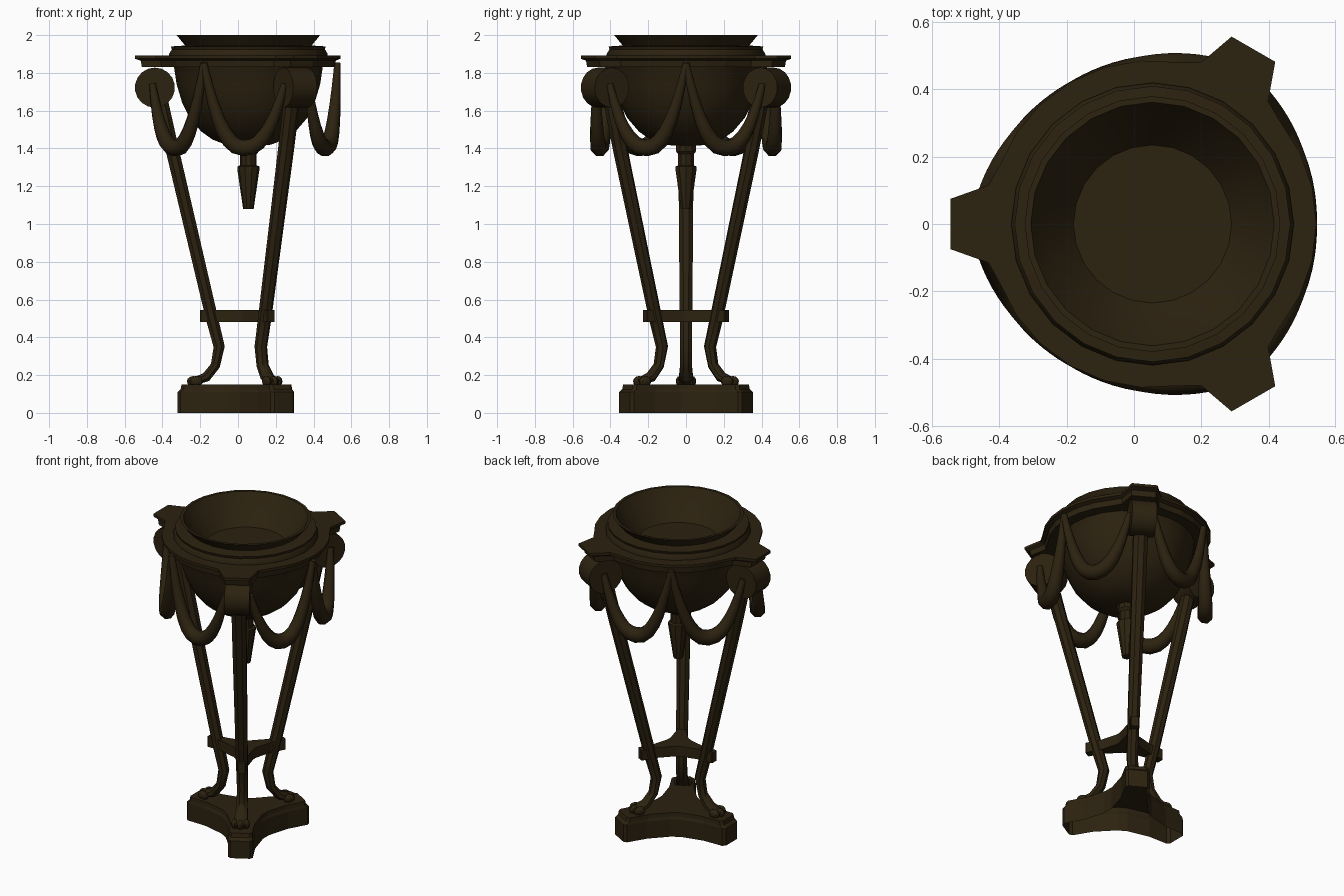
import bpy, bmesh, math
from mathutils import Vector, Matrix

if "Cube" in bpy.data.objects:
    bpy.data.objects.remove(bpy.data.objects["Cube"])

CX, LOW = 0.055, 0.047          # axis of the bowl, axis of the lower legs
ARMS = [math.radians(a) for a in (180, 60, -60)]
bronze = bpy.data.materials.new("dark bronze")
bronze.diffuse_color = (0.025, 0.0158, 0.005, 1)
bronze.use_nodes = True
bronze.node_tree.nodes["Principled BSDF"].inputs["Base Color"].default_value = bronze.diffuse_color


def finish(bm, name, angles=(0,), smooth=35, cx=CX):
    """Turn a bmesh into one object per arm angle, sharing the mesh."""
    bmesh.ops.recalc_face_normals(bm, faces=bm.faces)
    me = bpy.data.meshes.new(name)
    bm.to_mesh(me)
    bm.free()
    me.materials.append(bronze)
    for i, a in enumerate(angles):
        ob = bpy.data.objects.new(name if len(angles) == 1 else f"{name}_{i + 1}", me)
        bpy.context.collection.objects.link(ob)
        ob.matrix_world = Matrix.Translation((cx, 0, 0)) @ Matrix.Rotation(a, 4, 'Z')
        if i == 0 and smooth:
            bpy.ops.object.select_all(action='DESELECT')
            ob.select_set(True)
            bpy.context.view_layer.objects.active = ob
            bpy.ops.object.shade_smooth_by_angle(angle=math.radians(smooth))


def loft(bm, rings, bottom=True, top=True, loop=False):
    """Skin a list of equal-length point rings."""
    vs = [[bm.verts.new(p) for p in r] for r in rings]
    pairs = list(zip(vs, vs[1:])) + ([(vs[-1], vs[0])] if loop else [])
    for a, b in pairs:
        n = len(a)
        for i in range(n):
            bm.faces.new((a[i], a[(i + 1) % n], b[(i + 1) % n], b[i]))
    if bottom:
        bm.faces.new(vs[0][::-1])
    if top:
        bm.faces.new(vs[-1])


def lathe(name, profile, n=24):
    bm = bmesh.new()
    rings = [[(max(r, .001) * math.cos(2 * math.pi * i / n), max(r, .001) * math.sin(2 * math.pi * i / n), z)
              for i in range(n)] for r, z in profile]
    loft(bm, rings)
    finish(bm, name)


def sweep(bm, path, sizes, sides, us):
    """Tube along path; us = first cross-section axis, sizes = half widths."""
    rings = []
    for i, p in enumerate(path):
        t = (path[min(i + 1, len(path) - 1)] - path[max(i - 1, 0)]).normalized()
        u = (us[i] - t * us[i].dot(t)).normalized()
        v = t.cross(u)
        ring = []
        for k in range(sides):
            a = 2 * math.pi * (k + .5) / sides
            ring.append(p + u * math.cos(a) * sizes[i][0] + v * math.sin(a) * sizes[i][1])
        rings.append(ring)
    loft(bm, rings)


def polar(r, deg):
    return (r * math.cos(math.radians(deg)), r * math.sin(math.radians(deg)))


def three(points):
    """Repeat one arm's outline three times around the axis."""
    out = []
    for k in range(3):
        c, s = math.cos(k * 2 * math.pi / 3), math.sin(k * 2 * math.pi / 3)
        out += [(x * c - y * s, x * s + y * c) for x, y in points]
    return out


def level(outline, z, scale=1):
    return [(x * scale, y * scale, z) for x, y in outline]


def star(length, half, chamfer, notch):
    side = [polar(notch, 48), (length * .62, half * 1.04), (length - chamfer, half), (length, half - chamfer)]
    return three([(x, -y) for x, y in side] + side[::-1])


# three-armed base, open underneath, with bevelled top; stretcher between the legs
base = star(.376, .072, .016, .145)
bm = bmesh.new()
loft(bm, [level(base, 0), level(base, .11), level(base, .125, .955), level(base, .15, .94)], bottom=False)
finish(bm, "base", ARMS[:1], 0)
brace = star(.25, .024, .004, .07)
bm = bmesh.new()
loft(bm, [level(brace, .48), level(brace, .545)])
finish(bm, "stretcher", ARMS[:1], 0, .05)

# rim plate: circle with a tab over every leg
half = [(.6, .075), (.488, .115)] + [polar(.487, d) for d in (21, 34, 47)]
rim = three([(x, -y) for x, y in half[::-1]] + half + [polar(.487, 60)])
inner = [tuple(Vector(p).normalized() * .385) for p in rim]
bm = bmesh.new()
loft(bm, [level(inner, 1.83), level(rim, 1.83, .94), level(rim, 1.865, .95), level(rim, 1.875),
          level(rim, 1.892), level(inner, 1.892)], False, False, loop=True)
finish(bm, "rim_plate", ARMS[:1], 0)

# bowl with stepped neck, flared lip and inner floor
lathe("bowl", [(0, 1.41), (.12, 1.42), (.19, 1.447), (.25, 1.49), (.31, 1.56), (.35, 1.64), (.38, 1.74),
               (.395, 1.84), (.42, 1.885), (.42, 1.90), (.405, 1.925), (.41, 1.94), (.335, 1.945),
               (.38, 2.0), (.362, 2.0), (.325, 1.94), (.235, 1.83), (0, 1.83)])
# finial hanging below the bowl
lathe("finial", [(0, 1.08), (.028, 1.08), (.058, 1.285), (.058, 1.305), (.044, 1.31), (.044, 1.37),
                 (.056, 1.385), (.056, 1.43)], 10)

# legs: straight shank, bent ankle and flared foot
spine = [(.467, 1.68), (.403, 1.4), (.186, .5), (.147, .35), (.167, .25), (.215, .19), (.295, .16)]
wide = [(.046, .038), (.044, .038), (.036, .035), (.034, .032), (.034, .027), (.04, .028), (.046, .02)]
for i, a in enumerate(ARMS):
    out, side = Vector((math.cos(a), math.sin(a), 0)), Vector((-math.sin(a), math.cos(a), 0))
    bm = bmesh.new()
    path = [out * r + Vector((LOW + (CX - LOW) * max(0, z - .3) / 1.38, 0, z)) for r, z in spine]
    sweep(bm, path, wide, 8, [side] * len(spine))
    finish(bm, f"leg_{i + 1}", smooth=30, cx=0)

# paw toes
bm = bmesh.new()
for y in (-.034, 0, .034):
    m = Matrix.Translation((.282 - abs(y) * .4, y, .167)) @ Matrix.Diagonal((.036, .02, .028, 1))
    bmesh.ops.create_uvsphere(bm, u_segments=8, v_segments=6, radius=1, matrix=m)
finish(bm, "paw", ARMS, cx=LOW)

# scroll at the top of each leg
bm = bmesh.new()
m = Matrix.Translation((.495, 0, 1.722)) @ Matrix.Rotation(math.pi / 2, 4, 'X')
bmesh.ops.create_cone(bm, cap_ends=True, segments=18, radius1=.106, radius2=.106, depth=.145, matrix=m)
finish(bm, "scroll", ARMS)

# garlands hanging from each scroll to the rim midway between legs
bm = bmesh.new()
N = 14
for sign in (1, -1):
    path, sizes, us = [], [], []
    start, end = Vector((.508, .072 * sign, 0)), Vector(polar(.472, 60 * sign) + (0,))
    for i in range(N + 1):
        s = 2 * i / N - 1
        s = math.copysign(abs(s) ** .85, s)
        p = start.lerp(end, (s + 1) / 2)
        p += p.normalized() * .015 * (1 - s * s)
        us.append(p.copy())
        p.z = 1.402 + (.34 if s < 0 else .45) * abs(s) ** 2.3
        path.append(p)
        w = .046 - .028 * abs(s) ** 2
        sizes.append((w, w))
    sweep(bm, path, sizes, 8, us)
finish(bm, "garland", ARMS, 50)
